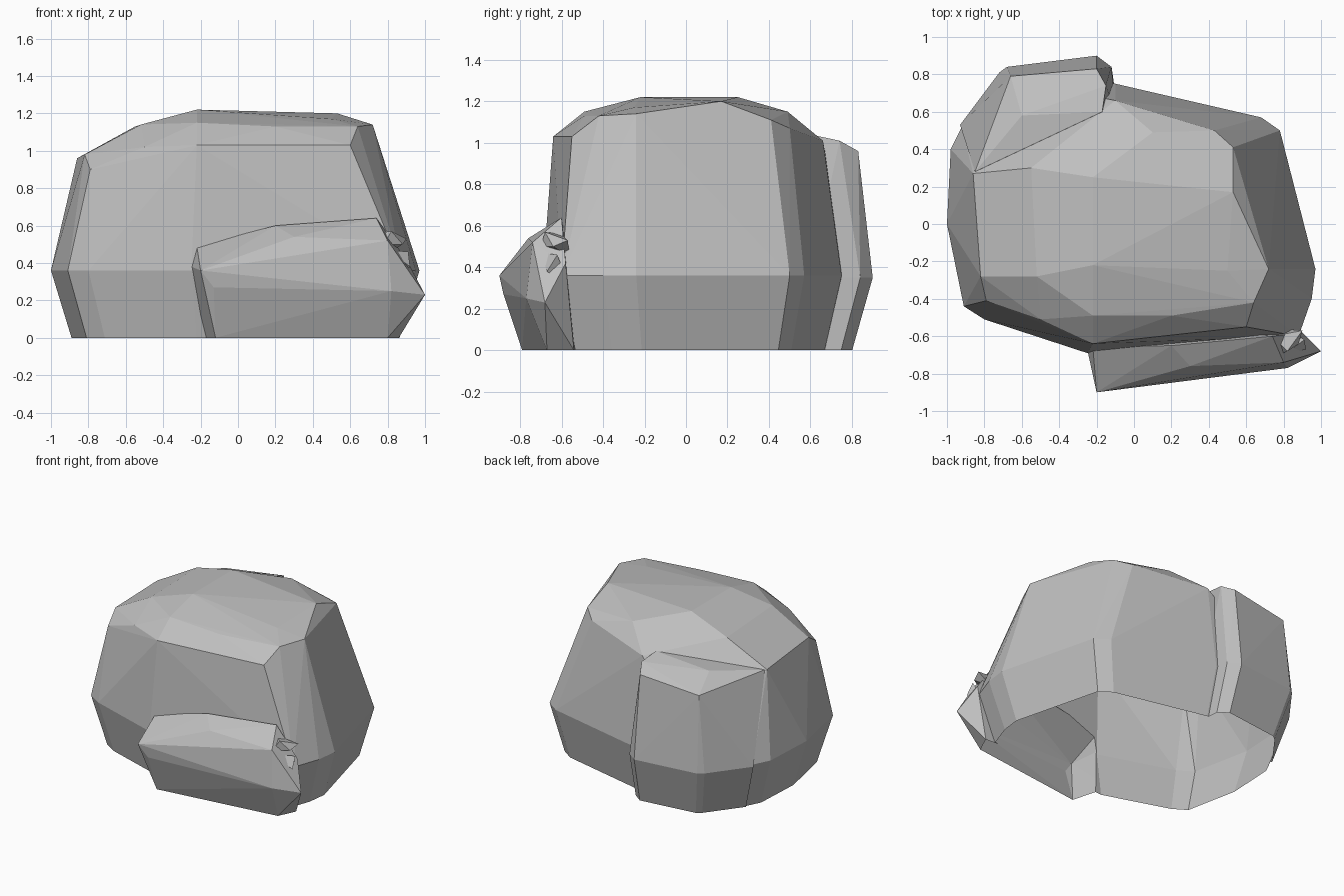
import bpy
import bmesh

default_cube = bpy.data.objects.get("Cube")
if default_cube:
    bpy.data.objects.remove(default_cube, do_unlink=True)

# One plain stone colour
stone = bpy.data.materials.new("stone_grey")
stone.use_nodes = True
stone_colour = (0.52, 0.52, 0.52, 1)
stone.diffuse_color = stone_colour
stone.node_tree.nodes["Principled BSDF"].inputs["Base Color"].default_value = stone_colour


def stone_chunk(name, corners):
    """Wrap a faceted stone surface tightly around a few corner points."""
    bm = bmesh.new()
    for corner in corners:
        bm.verts.new(corner)
    bmesh.ops.convex_hull(bm, input=bm.verts[:])
    loose = [vert for vert in bm.verts if not vert.link_faces]
    bmesh.ops.delete(bm, geom=loose, context="VERTS")
    bmesh.ops.recalc_face_normals(bm, faces=bm.faces[:])
    mesh = bpy.data.meshes.new(name)
    bm.to_mesh(mesh)
    bm.free()
    mesh.materials.append(stone)
    chunk = bpy.data.objects.new(name, mesh)
    bpy.context.collection.objects.link(chunk)
    return chunk


def ring(outline, height, scale=1.0):
    """Place a flat outline at a height, drawn in towards the centre."""
    return [(x * scale, y * scale, height) for x, y in outline]


def weld(target, piece):
    """Join a piece onto the target as one continuous skin."""
    union = target.modifiers.new("weld", "BOOLEAN")
    union.operation = "UNION"
    union.solver = "EXACT"
    union.object = piece
    bpy.context.view_layer.objects.active = target
    bpy.ops.object.modifier_apply(modifier=union.name)
    bpy.data.objects.remove(piece, do_unlink=True)


def open_underside(target):
    """Remove the faces lying on the ground, leaving a hollow shell."""
    bm = bmesh.new()
    bm.from_mesh(target.data)
    ground = [face for face in bm.faces
              if all(abs(vert.co.z) < .002 for vert in face.verts)]
    bmesh.ops.delete(bm, geom=ground, context="FACES")
    bm.to_mesh(target.data)
    bm.free()


# Main boulder: widest low down, tucked under at the ground
belly = [(-.98, .4), (-1, 0), (-.91, -.44), (-.8, -.51), (-.25, -.69),
         (.88, -.6), (.95, -.4), (.97, -.24), (.78, .5), (.68, .57),
         (-.1, .75), (-.7, .78), (-.92, .52)]
shoulder = [(-.86, .27, .96), (-.82, -.28, .98), (-.79, -.41, .9),
            (-.5, -.51, 1.02), (-.22, -.64, 1.03), (.6, -.55, 1.03),
            (.64, -.42, 1.13), (.72, -.24, 1.14), (.53, .41, 1.11),
            (.43, .5, 1.07), (-.1, .66, 1.01)]
crown = [(-.52, -.28, 1.14), (-.22, -.49, 1.15), (-.22, -.22, 1.22),
         (-.22, .25, 1.22), (.2, -.49, 1.13), (.5, -.25, 1.17),
         (.53, .17, 1.2), (.1, .49, 1.15), (-.55, .3, 1.13)]
boulder = stone_chunk("boulder", ring(belly, 0, .89) + ring(belly, .36)
                      + shoulder + crown)

# Back bulge: upright slab standing proud of the rear face
bulge = [(-.2, .9), (-.68, .84), (-.72, .81), (-.93, .53), (-.12, .84), (-.1, .6)]
bulge_top = [(-.66, .79, .91), (-.2, .83, .96), (-.15, .74, 1.01),
             (-.17, .6, 1.04), (-.6, .58, 1.0), (-.85, .28, .96)]
back_bulge = stone_chunk("back_bulge",
                         ring(bulge, 0, .89) + ring(bulge, .35) + bulge_top)

# Front ledge: low slab leaning against the front face
ledge_foot = [(-.2, -.5), (-.12, -.79), (.8, -.67), (.86, -.54)]
ledge_rim = [(-.25, -.67, .38), (-.2, -.9, .36), (-.13, -.88, .27),
             (.82, -.77, .25), (1, -.68, .23), (.9, -.58, .42)]
ledge_top = [(-.22, -.66, .49), (.2, -.65, .6), (.74, -.6, .64),
             (.3, -.76, .54), (.8, -.74, .52)]
front_ledge = stone_chunk("front_ledge",
                          ring(ledge_foot, 0) + ledge_rim + ledge_top)

# Broken chips at the end of the ledge
upper_chip = stone_chunk("upper_chip", [(.74, -.6, .56), (.82, -.68, .57),
                                        (.9, -.57, .53), (.78, -.7, .5),
                                        (.88, -.64, .5), (.8, -.56, .45)])
lower_chip = stone_chunk("lower_chip", [(.8, -.7, .47), (.91, -.62, .46),
                                        (.92, -.67, .38), (.84, -.56, .3)])

# Weld everything into a single hollow rock
for piece in (back_bulge, front_ledge, upper_chip, lower_chip):
    weld(boulder, piece)
open_underside(boulder)
